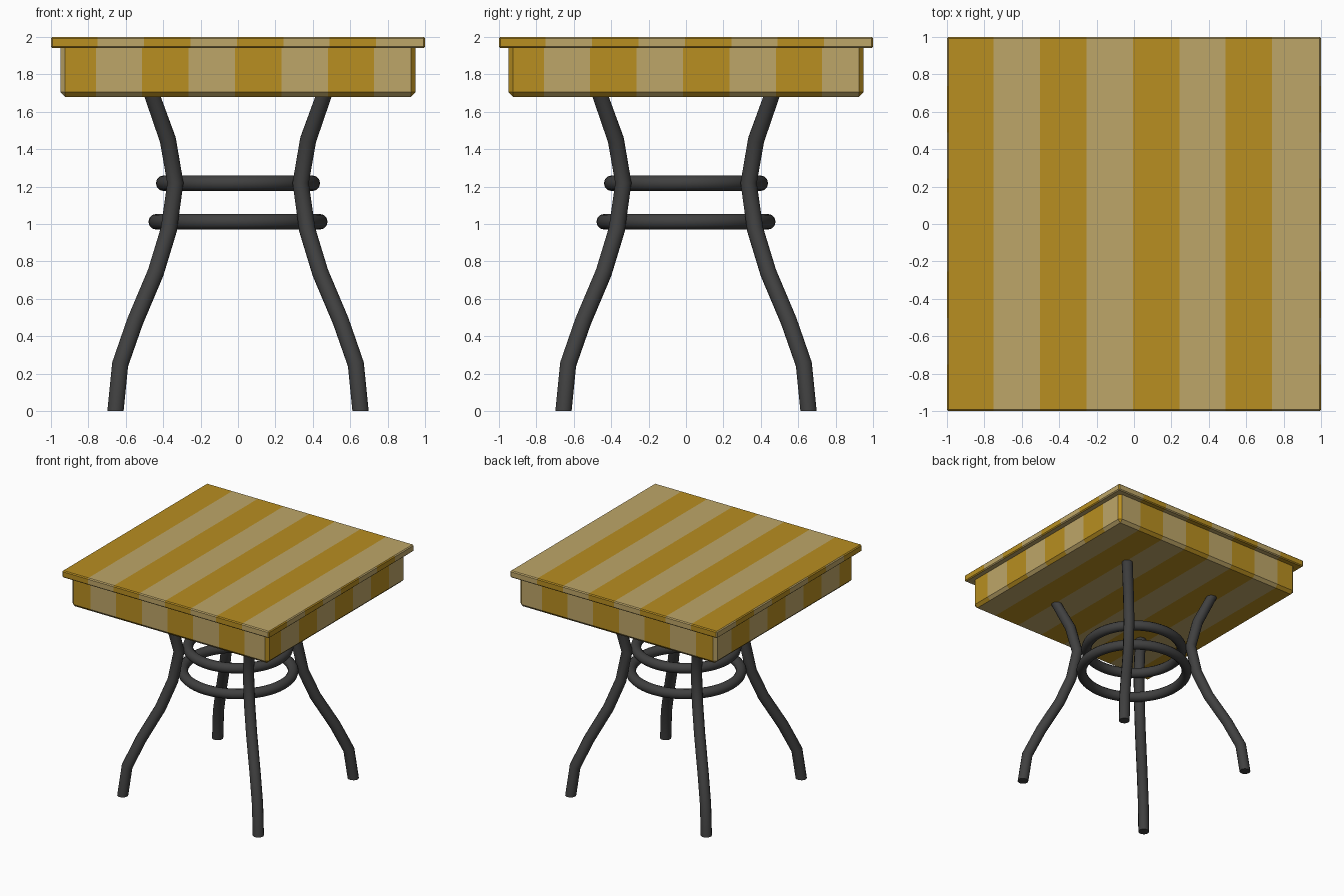
import bpy, bmesh, math
from mathutils import Vector

if "Cube" in bpy.data.objects:
    bpy.data.objects.remove(bpy.data.objects["Cube"])


def material(name, rgb):
    m = bpy.data.materials.new(name)
    m.diffuse_color = (*rgb, 1)
    m.use_nodes = True
    m.node_tree.nodes["Principled BSDF"].inputs["Base Color"].default_value = m.diffuse_color
    return m


gold = material("gold wood", (0.479, 0.271, 0.015))
beige = material("beige wood", (0.515, 0.38, 0.138))
metal = material("dark metal", (0.051, 0.051, 0.051))


def add_object(name, bm, mats):
    me = bpy.data.meshes.new(name)
    bm.normal_update()
    bm.to_mesh(me)
    bm.free()
    for m in mats:
        me.materials.append(m)
    ob = bpy.data.objects.new(name, me)
    bpy.context.collection.objects.link(ob)
    return ob


def striped_box(name, half, z0, z1, bevel, first):
    """Chamfered square slab cut into eight alternating stripes."""
    bm = bmesh.new()
    bmesh.ops.create_cube(bm, size=1)
    for v in bm.verts:
        v.co = Vector((v.co.x * 2 * half, v.co.y * 2 * half,
                       z0 + (v.co.z + 0.5) * (z1 - z0)))
    bmesh.ops.bevel(bm, geom=bm.edges[:], offset=bevel, segments=1, affect='EDGES')
    cuts = [first + 0.248 * k for k in range(7)]
    for axis in (Vector((1, 0, 0)), Vector((0, 1, 0))):
        for c in cuts:
            bmesh.ops.bisect_plane(bm, geom=bm.verts[:] + bm.edges[:] + bm.faces[:],
                                   plane_co=axis * c, plane_no=axis)
    bm.normal_update()
    for f in bm.faces:
        p, n = f.calc_center_median(), f.normal
        if abs(abs(n.x) - abs(n.y)) < 0.1 and abs(n.x) > 0.3:
            f.material_index = 0 if p.x > 0 else 1     # corner chamfers
            continue
        # side faces facing x are striped along y, everything else along x
        s = p.y if abs(n.x) > 0.5 else p.x
        f.material_index = sum(s > c for c in cuts) % 2
    return add_object(name, bm, (gold, beige))


striped_box("table_top", 1.0, 1.94, 2.0, 0.008, -0.75)
striped_box("apron", 0.95, 1.68, 1.975, 0.025, -0.76)

# Bent tube legs: (diagonal offset, height)
PATH = [(0.655, 0), (0.63, 0.25), (0.55, 0.48), (0.44, 0.74),
        (0.37, 0.97), (0.335, 1.22), (0.375, 1.45), (0.46, 1.69)]
RADIUS, SIDES = 0.045, 12


def leg(name, sx, sy):
    bm = bmesh.new()
    pts = [Vector((c * sx, c * sy, z)) for c, z in PATH]
    side = Vector((-sy, sx, 0)).normalized()
    rings = []
    for i, p in enumerate(pts):
        if i in (0, len(pts) - 1):
            t = Vector((0, 0, 1))
        else:
            t = ((p - pts[i - 1]).normalized() + (pts[i + 1] - p).normalized()).normalized()
        out = side.cross(t)
        rings.append([bm.verts.new(p + RADIUS * (math.cos(a) * side + math.sin(a) * out))
                      for a in (2 * math.pi * k / SIDES for k in range(SIDES))])
    for a, b in zip(rings, rings[1:]):
        for k in range(SIDES):
            j = (k + 1) % SIDES
            bm.faces.new((a[k], a[j], b[j], b[k]))
    bm.faces.new(rings[0])
    bm.faces.new(rings[-1])
    bmesh.ops.recalc_face_normals(bm, faces=bm.faces[:])
    return add_object(name, bm, (metal,))


smooth = [leg("front_left_leg", -1, -1), leg("front_right_leg", 1, -1),
          leg("back_left_leg", -1, 1), leg("back_right_leg", 1, 1)]

# Bracing rings inside the legs
for name, r, z in (("upper_ring", 0.397, 1.218), ("lower_ring", 0.437, 1.012)):
    bpy.ops.mesh.primitive_torus_add(major_radius=r, minor_radius=0.042, location=(0, 0, z),
                                     major_segments=48, minor_segments=12)
    ring = bpy.context.object
    ring.name = name
    ring.data.materials.append(metal)
    smooth.append(ring)

bpy.ops.object.select_all(action='DESELECT')
for ob in smooth:
    ob.select_set(True)
bpy.context.view_layer.objects.active = smooth[0]
bpy.ops.object.shade_smooth_by_angle(angle=math.radians(40))
